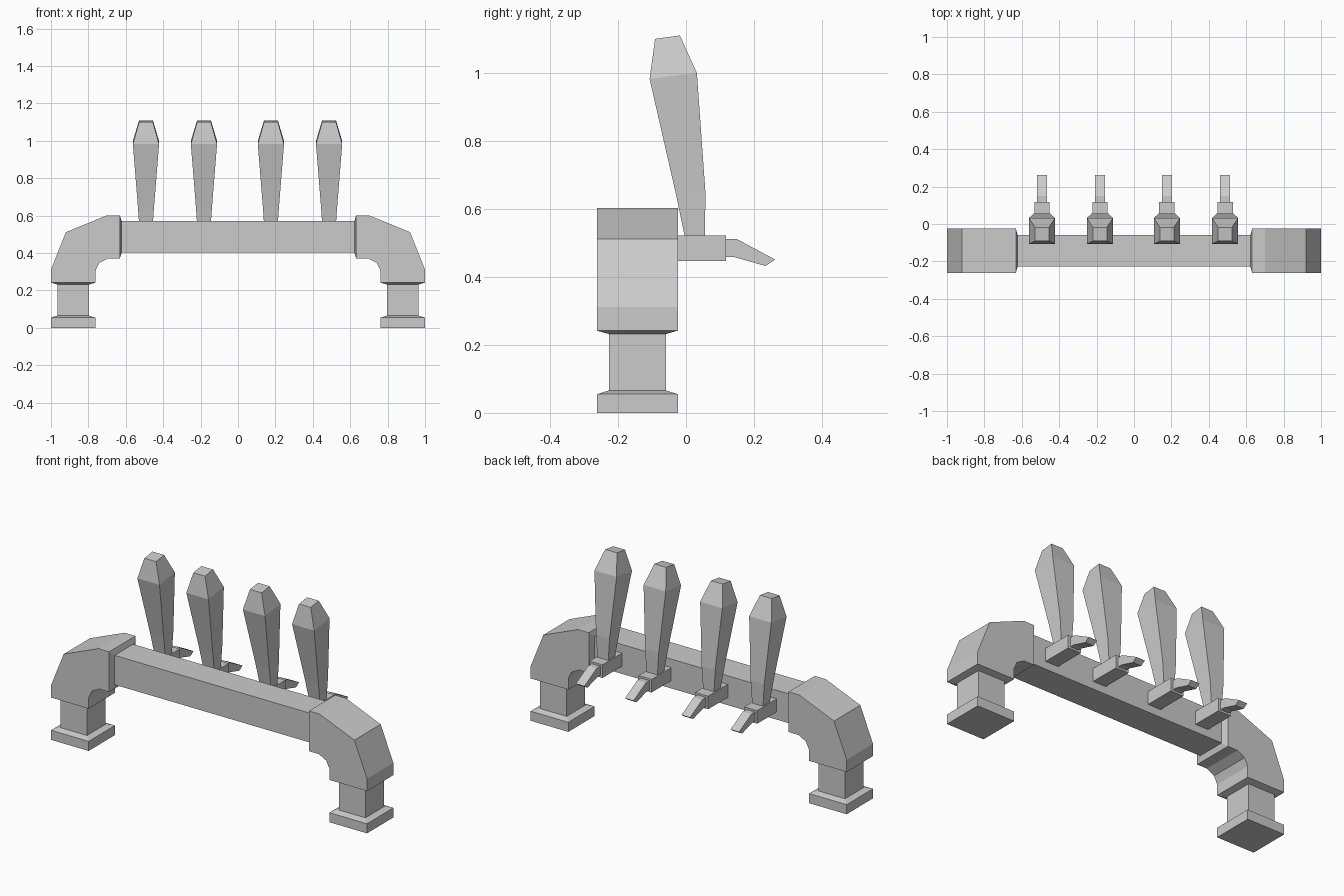
import bpy, bmesh

if "Cube" in bpy.data.objects:
    bpy.data.objects.remove(bpy.data.objects["Cube"])


def loft(name, rings):
    """Skin a list of matching rings into a closed, flat-shaded solid."""
    bm = bmesh.new()
    vs = [[bm.verts.new(p) for p in r] for r in rings]
    n = len(vs[0])
    for a, b in zip(vs, vs[1:]):
        for i in range(n):
            j = (i + 1) % n
            bm.faces.new((a[i], a[j], b[j], b[i]))
    bm.faces.new(vs[0])
    bm.faces.new(vs[-1])
    bmesh.ops.recalc_face_normals(bm, faces=bm.faces)
    me = bpy.data.meshes.new(name)
    bm.to_mesh(me)
    bm.free()
    ob = bpy.data.objects.new(name, me)
    bpy.context.collection.objects.link(ob)
    return ob


def slab(x, w, a, b):
    """Rectangle ring spanning x +- w between two (y, z) points."""
    return [(x - w, *a), (x + w, *a), (x + w, *b), (x - w, *b)]


# Square pipe: foot, leg, elbow, bar. (outer xz, inner xz, half depth)
YC, W, N = -0.143, 0.119, 0.084
half = [
    ((-1, 0), (-.762, 0), W), ((-1, .055), (-.762, .055), W),
    ((-.965, .066), (-.797, .066), N), ((-.965, .232), (-.797, .232), N),
    ((-1, .242), (-.762, .242), W), ((-1, .312), (-.762, .305), W),
    ((-.92, .512), (-.742, .347), W), ((-.70, .602), (-.695, .372), W),
    ((-.632, .602), (-.632, .372), W), ((-.622, .571), (-.622, .403), N),
]


def pipe_ring(o, i, d, s):
    return [(s * p[0], YC + y, p[1])
            for p, y in ((o, -d), (o, d), (i, d), (i, -d))]


loft("pipe_frame", [pipe_ring(*h, 1) for h in half]
     + [pipe_ring(*h, -1) for h in reversed(half)])

# Four taps
for k, x in enumerate((-.492, -.182, .176, .487), 1):
    loft(f"tap_body_{k}", [slab(x, .041, (y, .447), (y, .522)) for y in (-.07, .118)])
    loft(f"tap_spout_{k}", [slab(x, .027, a, b) for a, b in (
        ((.11, .458), (.11, .511)), ((.143, .458), (.15, .511)),
        ((.234, .432), (.262, .451)))])
    # Leaning paddle handle
    loft(f"tap_handle_{k}", [slab(x, w, a, b) for w, a, b in (
        (.034, (-.003, .515), (.056, .515)), (.043, (-.03, .645), (.057, .65)),
        (.070, (-.107, .982), (.032, 1.0)), (.037, (-.091, 1.1), (-.018, 1.11)))])
